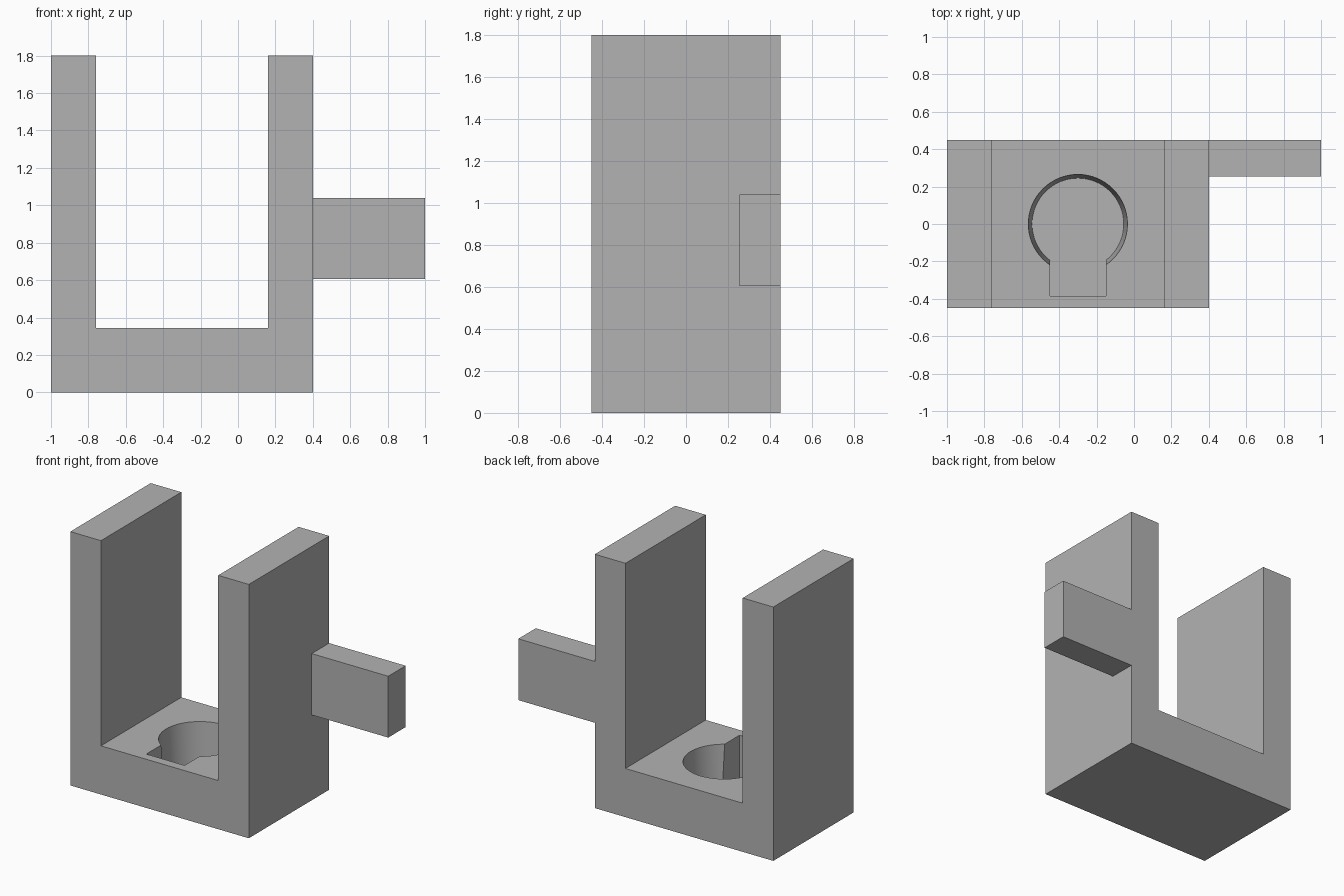
import bpy
import bmesh
import math

default = bpy.data.objects.get("Cube")
if default:
    bpy.data.objects.remove(default, do_unlink=True)

GREY = (0.45, 0.45, 0.45, 1.0)
grey = bpy.data.materials.new("plain grey")
grey.use_nodes = True
grey.diffuse_color = GREY
grey.node_tree.nodes["Principled BSDF"].inputs["Base Color"].default_value = GREY


def add_object(name, bm):
    """Turn a bmesh into a named grey object."""
    bmesh.ops.recalc_face_normals(bm, faces=bm.faces)
    mesh = bpy.data.meshes.new(name)
    bm.to_mesh(mesh)
    bm.free()
    mesh.materials.append(grey)
    obj = bpy.data.objects.new(name, mesh)
    bpy.context.collection.objects.link(obj)
    return obj


def box(name, low, high):
    bm = bmesh.new()
    bmesh.ops.create_cube(bm, size=1)
    for v in bm.verts:
        v.co = [(a + b) / 2 + c * (b - a) for a, b, c in zip(low, high, v.co)]
    return add_object(name, bm)


def cut(target, cutter):
    """Subtract the cutter for good, then discard it."""
    cutter.hide_render = True
    mod = target.modifiers.new("cut", 'BOOLEAN')
    mod.operation = 'DIFFERENCE'
    mod.solver = 'EXACT'
    mod.object = cutter
    bpy.ops.object.select_all(action='DESELECT')
    bpy.context.view_layer.objects.active = target
    target.select_set(True)
    bpy.ops.object.modifier_apply(modifier=mod.name)
    bpy.data.objects.remove(cutter, do_unlink=True)


BACK = 0.45
BASE_TOP = 0.345
POCKET_FLOOR = 0.04
CUT_TOP = 0.5

# U-shaped frame: front outline extruded to the back
outline = [(-1, 0), (0.4, 0), (0.4, 1.8), (0.16, 1.8),
           (0.16, BASE_TOP), (-0.76, BASE_TOP), (-0.76, 1.8), (-1, 1.8)]
bm = bmesh.new()
face = bm.faces.new([bm.verts.new((x, -BACK, z)) for x, z in outline])
extruded = bmesh.ops.extrude_face_region(bm, geom=[face])["geom"]
bmesh.ops.translate(bm, vec=(0, 2 * BACK, 0),
                    verts=[g for g in extruded if isinstance(g, bmesh.types.BMVert)])
frame = add_object("frame", bm)

# Tapered round pocket in the base
floor_radius, rim_radius = 0.245, 0.265
slope = (rim_radius - floor_radius) / (BASE_TOP - POCKET_FLOOR)
depth = CUT_TOP - POCKET_FLOOR
bm = bmesh.new()
bmesh.ops.create_cone(bm, cap_ends=True, segments=64, radius1=floor_radius,
                      radius2=floor_radius + slope * depth, depth=depth)
bmesh.ops.translate(bm, verts=bm.verts, vec=(-0.3, 0, POCKET_FLOOR + depth / 2))
cut(frame, add_object("pocket_cutter", bm))

# Straight slot running forward from the pocket
cut(frame, box("slot_cutter", (-0.45, -0.385, POCKET_FLOOR), (-0.15, 0, CUT_TOP)))

# Smooth pocket wall, crisp edges elsewhere
bpy.ops.object.shade_smooth_by_angle(angle=math.radians(30))

# Side arm, flush with the back of the frame
box("side_arm", (0.4, 0.255, 0.605), (1, BACK, 1.04))
